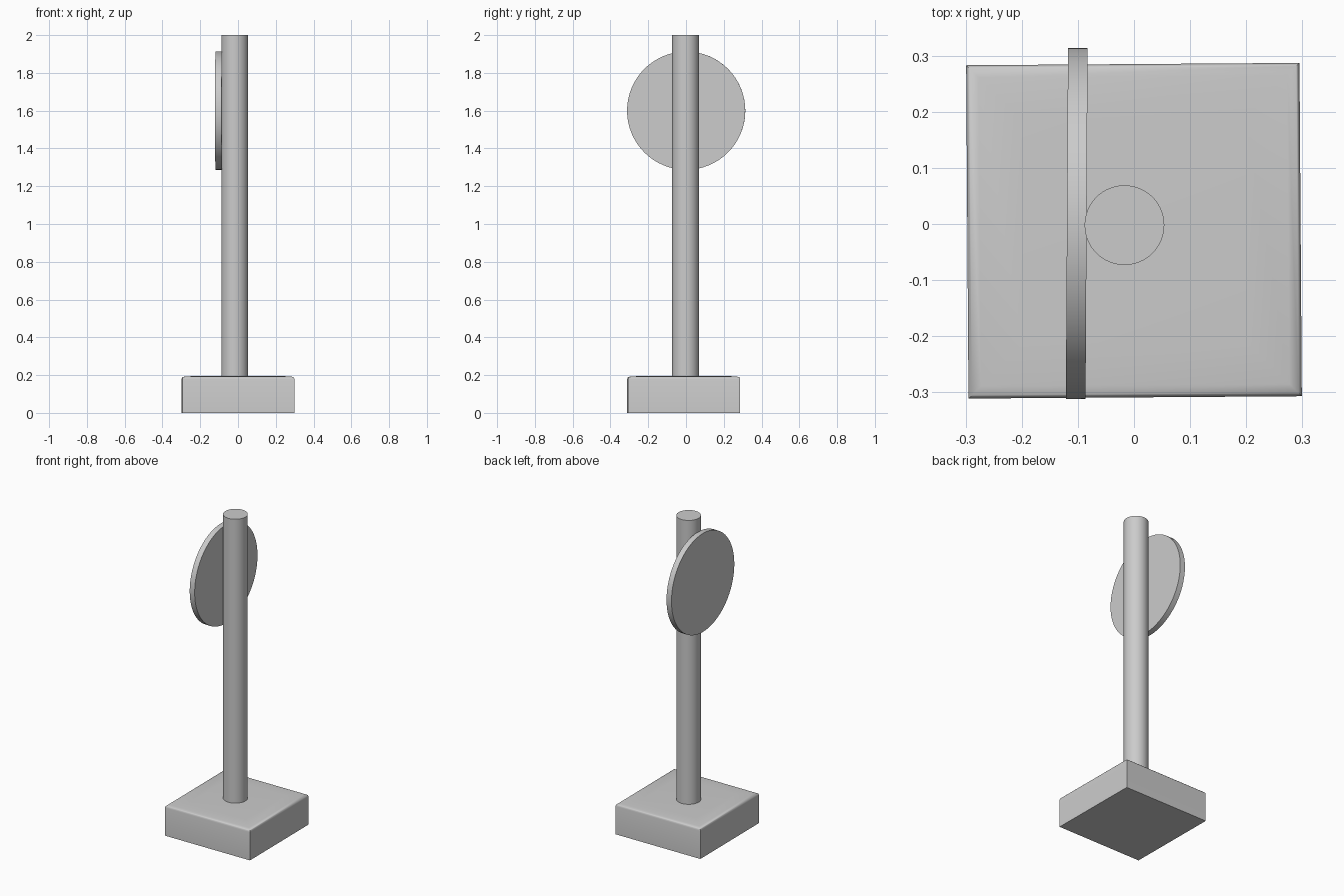
import bpy, bmesh, math

default = bpy.data.objects.get("Cube")
if default:
    bpy.data.objects.remove(default)

grey = bpy.data.materials.new("light_grey")
grey.use_nodes = True
grey.diffuse_color = (0.6, 0.6, 0.6, 1)
grey.node_tree.nodes["Principled BSDF"].inputs["Base Color"].default_value = (0.6, 0.6, 0.6, 1)


def finish(obj, name):
    """Name, colour and shade the active part."""
    obj.name = obj.data.name = name
    obj.data.materials.append(grey)
    bpy.ops.object.select_all(action="DESELECT")
    bpy.context.view_layer.objects.active = obj
    obj.select_set(True)
    bpy.ops.object.shade_smooth_by_angle(angle=math.radians(40))


def cylinder(name, radius, depth, location, rotation=(0, 0, 0)):
    bpy.ops.mesh.primitive_cylinder_add(vertices=64, radius=radius, depth=depth,
                                        location=location, rotation=rotation)
    finish(bpy.context.object, name)


# Square base: straight walls, softly rounded top rim, very slight crown
bm = bmesh.new()
rings = []
for half, z in ((0.297, 0), (0.297, 0.178), (0.295, 0.186), (0.291, 0.19),
                (0.275, 0.193), (0.2, 0.196)):
    rings.append([bm.verts.new((sx * half, sy * half, z))
                  for sx, sy in ((-1, -1), (1, -1), (1, 1), (-1, 1))])
for low, high in zip(rings, rings[1:]):
    for i in range(4):
        j = (i + 1) % 4
        bm.faces.new((low[i], low[j], high[j], high[i]))
bm.faces.new(rings[0][::-1])
bm.faces.new(rings[-1])
mesh = bpy.data.meshes.new("base")
bm.to_mesh(mesh)
bm.free()
base = bpy.data.objects.new("base", mesh)
bpy.context.collection.objects.link(base)
base.location = (0, -0.012, 0)
base.rotation_euler.z = 0.007
finish(base, "base")

# Round post standing on the base
cylinder("post", 0.071, 1.82, (-0.017, -0.002, 1.09))

# Thin round sign fixed to the side of the post
cylinder("sign_disc", 0.313, 0.035, (-0.102, 0.001, 1.6), (0, math.pi / 2, -0.006))
